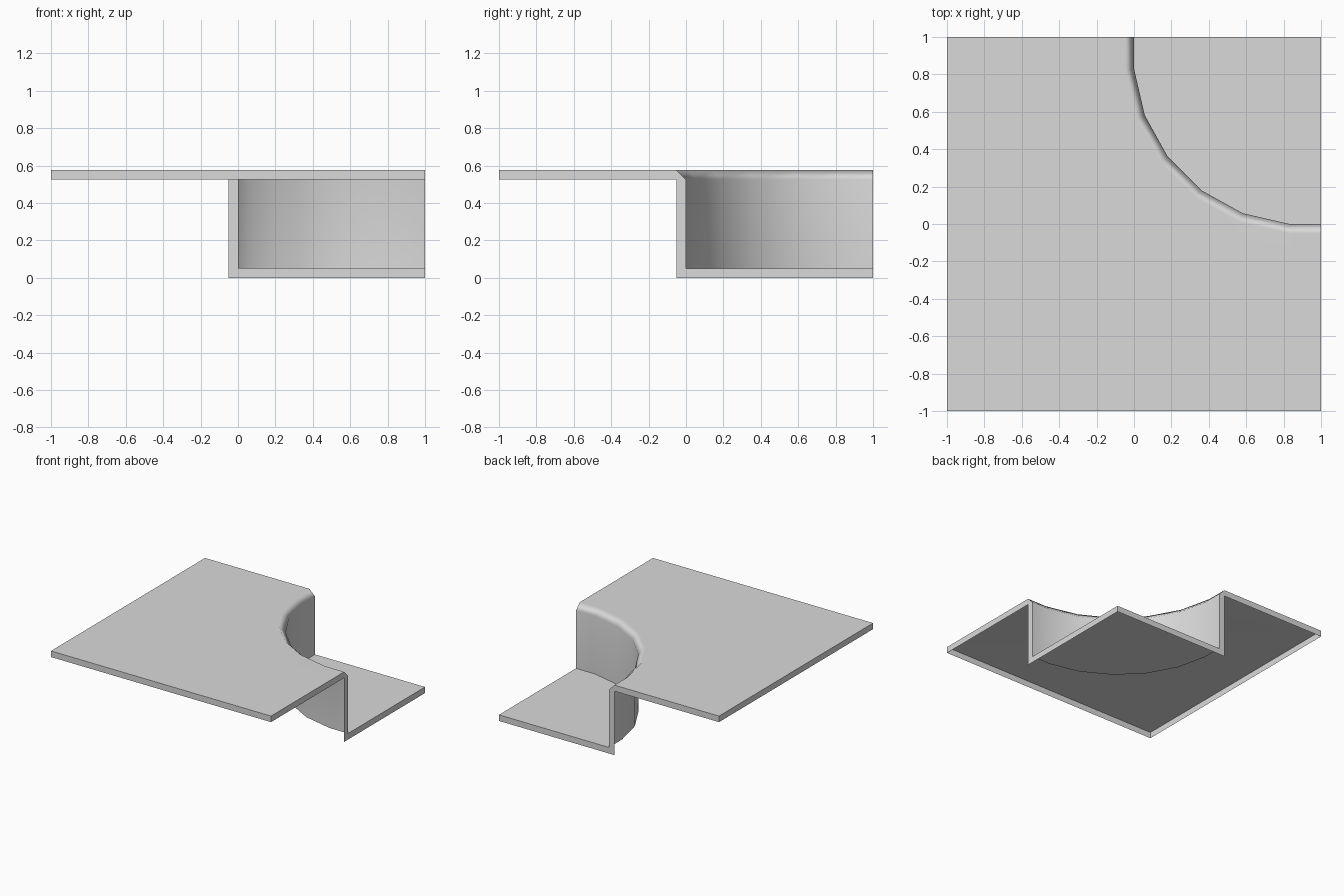
import bpy
import bmesh
from math import sin, cos, radians

cube = bpy.data.objects.get("Cube")
if cube:
    bpy.data.objects.remove(cube, do_unlink=True)

THICK = 0.05          # depth of the rim and width of the lip
TOP = 0.575           # height of the upper deck
CENTRE = 0.908        # centre of the rounded corner
RADIUS = 0.911        # radius of the rounded corner

grey = bpy.data.materials.new("plain_grey")
grey.use_nodes = True
colour = (0.7, 0.7, 0.7, 1)
grey.diffuse_color = colour
grey.node_tree.nodes["Principled BSDF"].inputs["Base Color"].default_value = colour


def wall_line(offset):
    """Plan of the faceted wall, moved outwards by offset."""
    radius = RADIUS + offset
    arc = [(CENTRE - radius * cos(a), CENTRE - radius * sin(a))
           for a in (radians(5 + 16 * k) for k in range(6))]
    return [(-offset, 1)] + arc + [(1, -offset)]


bm = bmesh.new()


def row(points, z):
    return [bm.verts.new((x, y, z)) for x, y in points]


def strip(a, b):
    for i in range(len(a) - 1):
        bm.faces.new((a[i], a[i + 1], b[i + 1], b[i]))


inner, outer = wall_line(0), wall_line(THICK)
border = [(1, -1), (-1, -1), (-1, 1)]

# Rows along the wall
deck_edge = row(outer, TOP)
wall_top = row(inner, TOP - THICK)
wall_foot = row(inner, THICK)

# Rim corners under the two decks
deck_rim, deck_under = row(border, TOP), row(border, TOP - THICK)
floor_corner, floor_under = row([(1, 1)], THICK), row([(1, 1)], 0)
ends = [outer[0], outer[-1]]
back_top, back_foot = row(ends, TOP - THICK), row(ends, 0)

# Chamfered lip and curved wall
strip(deck_edge, wall_top)
strip(wall_top, wall_foot)

# Upper deck, lower floor and outer rim, hollow underneath
bm.faces.new(deck_edge + deck_rim)
bm.faces.new(wall_foot + floor_corner)
strip(deck_rim, deck_under)

# Stepped rims at the back and the left
for end, rim in ((0, -1), (-1, 0)):
    bm.faces.new((deck_rim[rim], deck_edge[end], wall_top[end], wall_foot[end],
                  floor_corner[0], floor_under[0], back_foot[end],
                  back_top[end], deck_under[rim]))

# Face the whole shell outwards
bmesh.ops.recalc_face_normals(bm, faces=bm.faces)
bm.normal_update()
if max(bm.faces, key=lambda f: f.calc_area()).normal.z < 0:
    bmesh.ops.reverse_faces(bm, faces=bm.faces)

mesh = bpy.data.meshes.new("curved_step")
bm.to_mesh(mesh)
bm.free()
mesh.materials.append(grey)

step = bpy.data.objects.new("curved_step", mesh)
bpy.context.collection.objects.link(step)
bpy.context.view_layer.objects.active = step
step.select_set(True)

# Soft lip and wall, crisp right angles
bpy.ops.object.shade_smooth_by_angle(angle=radians(50))
weighted = step.modifiers.new("even_shading", 'WEIGHTED_NORMAL')
weighted.keep_sharp = True
